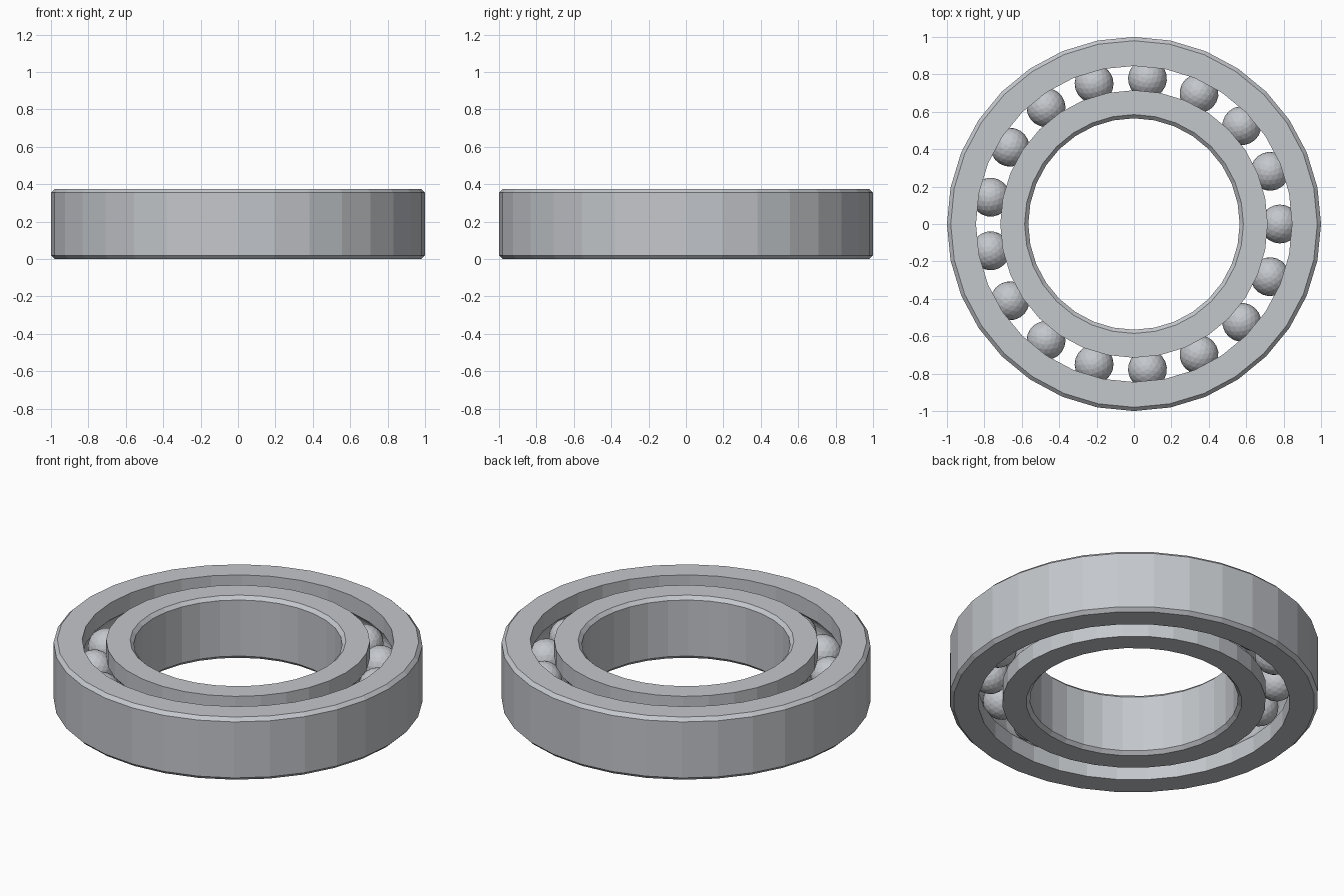
import bpy, bmesh
from math import cos, sin, acos, pi, tau
from mathutils import Matrix

if "Cube" in bpy.data.objects:
    bpy.data.objects.remove(bpy.data.objects["Cube"], do_unlink=True)

HEIGHT, MID = 0.375, 0.1875
CHAMFER = 0.02
SEGMENTS = 32
PITCH = 0.78           # radius of the ball circle
BALL_R, BALLS = 0.104, 17
GROOVE_R, GROOVE_STEPS = 0.108, 8

steel = bpy.data.materials.new("steel_grey")
steel.use_nodes = True
colour = (0.55, 0.57, 0.60, 1)
steel.diffuse_color = colour
steel.node_tree.nodes["Principled BSDF"].inputs["Base Color"].default_value = colour


def add_object(name, bm):
    bmesh.ops.recalc_face_normals(bm, faces=bm.faces)
    mesh = bpy.data.meshes.new(name)
    bm.to_mesh(mesh)
    bm.free()
    mesh.materials.append(steel)
    obj = bpy.data.objects.new(name, mesh)
    bpy.context.collection.objects.link(obj)
    return obj


def ring(name, plain_r, race_r):
    """Ring with a chamfered plain wall and a ball groove cut in the race wall."""
    side = 1 if race_r > PITCH else -1
    limit = acos(abs(race_r - PITCH) / GROOVE_R)
    profile = [(race_r, 0)]
    for i in range(GROOVE_STEPS + 1):
        a = limit * (2 * i / GROOVE_STEPS - 1)
        profile.append((PITCH + side * GROOVE_R * cos(a), MID + GROOVE_R * sin(a)))
    inset = plain_r - side * CHAMFER
    profile += [(race_r, HEIGHT), (inset, HEIGHT), (plain_r, HEIGHT - CHAMFER),
                (plain_r, CHAMFER), (inset, 0)]

    bm = bmesh.new()
    loops = []
    for s in range(SEGMENTS):
        a = tau * s / SEGMENTS
        loops.append([bm.verts.new((r * cos(a), r * sin(a), z)) for r, z in profile])
    n = len(profile)
    for s in range(SEGMENTS):
        here, after = loops[s], loops[(s + 1) % SEGMENTS]
        for i in range(n):
            j = (i + 1) % n
            bm.faces.new((here[i], after[i], after[j], here[j]))
    return add_object(name, bm)


# Outer and inner races
ring("outer_ring", 1.0, 0.845)
ring("inner_ring", 0.565, 0.715)

# Balls evenly spaced round the groove
for k in range(BALLS):
    bm = bmesh.new()
    place = Matrix.Rotation(tau * k / BALLS, 4, 'Z') @ Matrix.Translation((PITCH, 0, MID))
    bmesh.ops.create_icosphere(bm, subdivisions=3, radius=BALL_R, matrix=place)
    add_object(f"ball_{k + 1}", bm)
